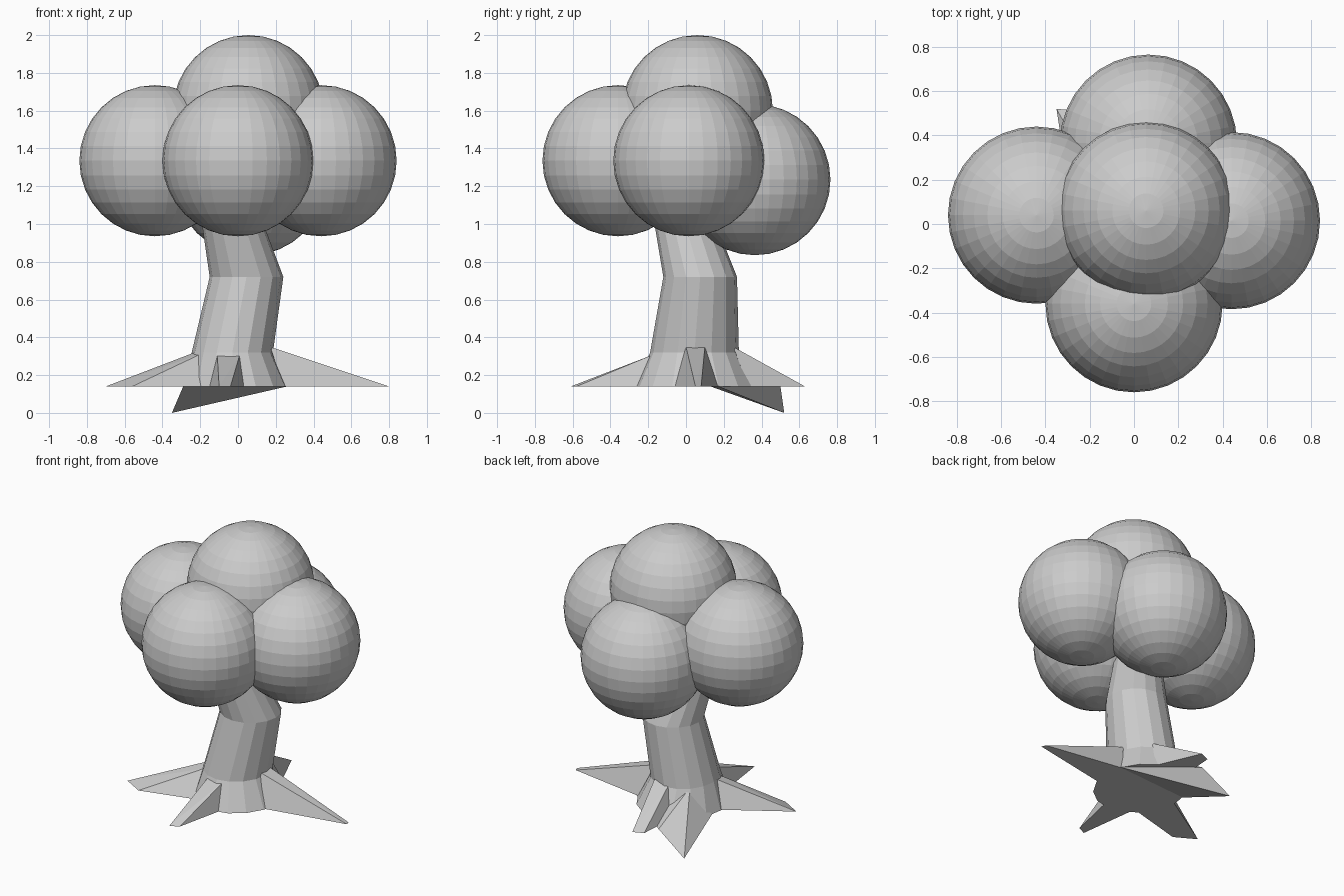
import bpy, bmesh
from math import cos, sin, tau

if "Cube" in bpy.data.objects:
    bpy.data.objects.remove(bpy.data.objects["Cube"])


def finish(name, bm):
    bmesh.ops.recalc_face_normals(bm, faces=bm.faces[:])
    mesh = bpy.data.meshes.new(name)
    bm.to_mesh(mesh)
    bm.free()
    obj = bpy.data.objects.new(name, mesh)
    bpy.context.collection.objects.link(obj)
    return obj


def loft(name, rings, sides):
    bm = bmesh.new()
    loops = []
    for cx, cy, z, rx, ry in rings:
        loops.append([bm.verts.new((cx + rx * cos(tau * i / sides),
                                    cy + ry * sin(tau * i / sides), z))
                      for i in range(sides)])
    for lo, hi in zip(loops, loops[1:]):
        for i in range(sides):
            j = (i + 1) % sides
            bm.faces.new((lo[i], lo[j], hi[j], hi[i]))
    bm.faces.new(loops[0][::-1])
    bm.faces.new(loops[-1])
    return finish(name, bm)


def hull(name, points):
    bm = bmesh.new()
    for p in points:
        bm.verts.new(p)
    bmesh.ops.convex_hull(bm, input=bm.verts[:])
    return finish(name, bm)


# Foliage: five overlapping faceted balls
for name, pos in {
    "foliage_left": (-0.44, 0.04, 1.335),
    "foliage_right": (0.44, 0.015, 1.335),
    "foliage_front": (0, -0.36, 1.335),
    "foliage_back": (0.065, 0.365, 1.235),
    "foliage_top": (0.055, 0.06, 1.6),
}.items():
    bpy.ops.mesh.primitive_uv_sphere_add(segments=32, ring_count=16,
                                         radius=0.4, location=pos)
    bpy.context.object.name = name

# Bent trunk with flared foot
loft("trunk", [
    (-0.015, 0.05, 0.14, 0.285, 0.32),
    (-0.03, 0.045, 0.32, 0.215, 0.235),
    (0.045, 0.075, 0.72, 0.195, 0.195),
    (-0.08, -0.06, 1.2, 0.14, 0.14),
], 16)

# Flat pointed roots: two foot points, two upper points, narrow tip
G = 0.14
hull("root_right", [(0.24, -0.06, G), (0.24, 0.17, G), (0.17, 0.0, 0.35),
                    (0.17, 0.10, 0.35), (0.80, 0.05, G), (0.79, 0.08, G)])
hull("root_front", [(-0.15, -0.23, G), (0.035, -0.24, G), (-0.11, -0.16, 0.31),
                    (0.01, -0.17, 0.31), (-0.10, -0.61, G), (-0.04, -0.58, G)])
hull("root_left", [(-0.28, 0.05, G), (-0.19, -0.19, G), (-0.23, 0.0, 0.32),
                   (-0.20, -0.08, 0.31), (-0.70, -0.21, G), (-0.56, -0.29, G)])
hull("root_back", [(0.10, 0.33, G), (-0.12, 0.32, G), (0.06, 0.25, 0.35),
                   (-0.05, 0.25, 0.34), (-0.03, 0.63, G), (-0.10, 0.60, G)])

# Root that dips to the ground, with its sloping underside
hull("root_dipping", [(-0.35, 0.52, 0), (-0.14, 0.50, G), (-0.29, 0.13, G),
                      (0.26, 0.17, G), (-0.17, 0.20, 0.32)])
